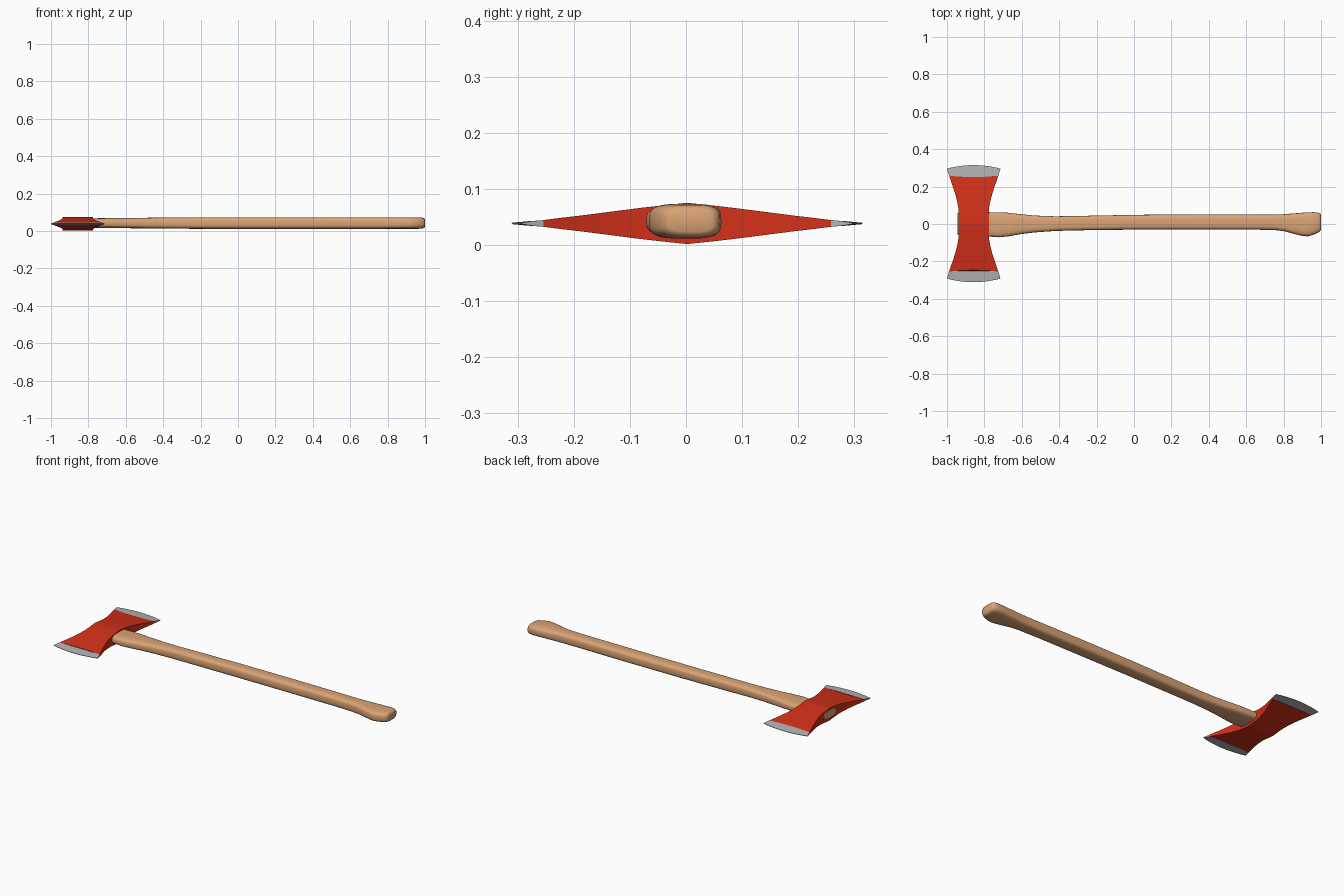
import bpy, bmesh, math

if "Cube" in bpy.data.objects:
    bpy.data.objects.remove(bpy.data.objects["Cube"])


def material(name, rgb):
    m = bpy.data.materials.new(name)
    m.diffuse_color = (*rgb, 1)
    m.use_nodes = True
    m.node_tree.nodes["Principled BSDF"].inputs["Base Color"].default_value = m.diffuse_color
    return m


def loft(name, rings, mat, angle):
    """Skin a list of equal-length closed rings and cap both ends."""
    bm = bmesh.new()
    vr = [[bm.verts.new(p) for p in r] for r in rings]
    n = len(vr[0])
    for a, b in zip(vr, vr[1:]):
        for i in range(n):
            j = (i + 1) % n
            bm.faces.new((a[i], a[j], b[j], b[i]))
    bm.faces.new(vr[0])
    bm.faces.new(vr[-1])
    bmesh.ops.recalc_face_normals(bm, faces=bm.faces)
    me = bpy.data.meshes.new(name)
    bm.to_mesh(me)
    bm.free()
    me.materials.append(mat)
    ob = bpy.data.objects.new(name, me)
    bpy.context.collection.objects.link(ob)
    bpy.ops.object.select_all(action='DESELECT')
    ob.select_set(True)
    bpy.context.view_layer.objects.active = ob
    bpy.ops.object.shade_smooth_by_angle(angle=math.radians(angle))
    return ob


red = material("red_paint", (0.65, 0.03, 0.01))
steel = material("steel", (0.45, 0.45, 0.45))
wood = material("wood", (0.70, 0.37, 0.18))

CX, CY, CZ = -0.857, 0.002, 0.0385
US = [i / 6 - 1 for i in range(13)]


def head_ring(side, y, half_w, half_t, bow):
    """Flat slab section across the head; bow curves it along y."""
    def pt(u, s):
        return (CX + u * half_w, CY + side * (y + bow * (1 - u * u)), CZ + s * half_t)
    return [pt(u, 1) for u in US] + [pt(u, -1) for u in reversed(US)]


# Head: (distance from centre, half width, half thickness, bow)
body = [(0.008, .081, .036, 0), (0.05, .081, .0315, 0), (0.085, .0825, .0275, 0),
        (0.12, .089, .023, 0), (0.155, .098, .0185, 0), (0.19, .109, .014, 0),
        (0.225, .121, .010, -.002), (0.256, .1315, .006, -.007)]
edge = [body[-1], (0.277, .138, .004, .006), (0.294, .143, .0012, .019)]
rings = [head_ring(-1, *r) for r in reversed(body)]
rings += [head_ring(1, 0, .081, .0365, 0)] + [head_ring(1, *r) for r in body]
loft("axe_head", rings, red, 30)

# Ground cutting edges, one on each side
for side, name in ((1, "cutting_edge_back"), (-1, "cutting_edge_front")):
    loft(name, [head_ring(side, *r) for r in edge], steel, 30)

# Handle: (x, y min, y max, half thickness), wedged through the eye of the head
profile = [(-0.943, -.056, .058, .022), (-0.78, -.067, .063, .025),
           (-0.72, -.071, .062, .0265), (-0.67, -.066, .060, .027),
           (-0.61, -.055, .053, .0275), (-0.53, -.045, .045, .028),
           (-0.42, -.037, .041, .029), (-0.25, -.033, .044, .0305),
           (0.0, -.030, .049, .031), (0.35, -.030, .052, .031),
           (0.65, -.030, .050, .031), (0.76, -.033, .050, .031),
           (0.81, -.040, .053, .031), (0.86, -.054, .057, .031),
           (0.90, -.064, .060, .031), (0.93, -.066, .062, .031),
           (0.96, -.057, .063, .031), (0.985, -.046, .061, .029),
           (0.996, -.038, .055, .025), (1.0, -.030, .047, .019)]


def handle_ring(x, y0, y1, t, n=32):
    """Rounded-rectangle section."""
    ring = []
    for i in range(n):
        a = 2 * math.pi * i / n
        c, s = math.cos(a), math.sin(a)
        sq = lambda v: math.copysign(abs(v) ** 0.6, v)
        ring.append((x, (y0 + y1) / 2 + sq(c) * (y1 - y0) / 2, 0.0425 + sq(s) * t))
    return ring


loft("handle", [handle_ring(*p) for p in profile], wood, 50)
